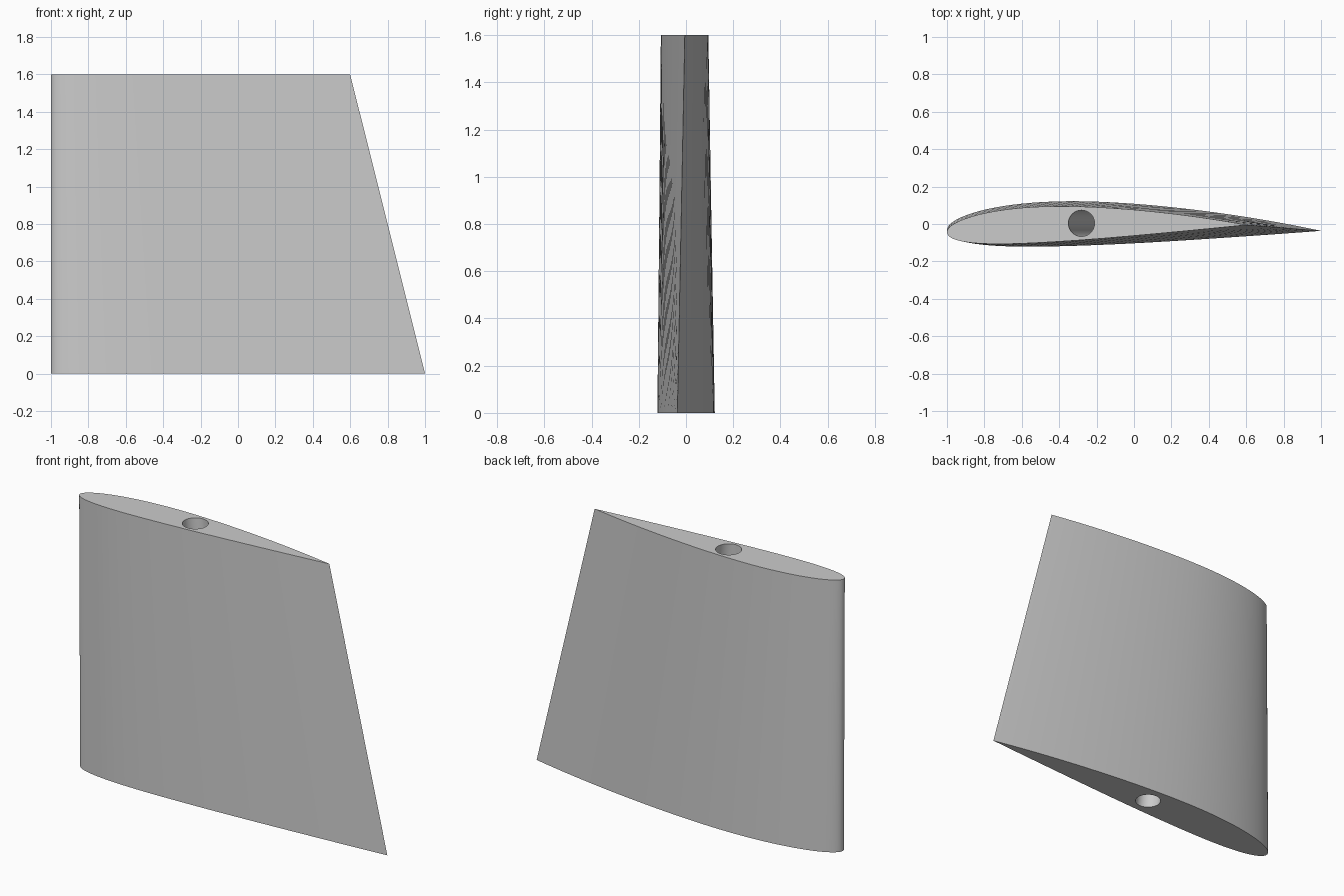
import bpy, bmesh
from math import cos, sin, pi, radians, sqrt
from mathutils import Vector

cube = bpy.data.objects.get("Cube")
if cube:
    bpy.data.objects.remove(cube)

STEPS = 50            # chordwise steps per surface
HOLE_SIDES = 48
HOLE_RADIUS = 0.07
HOLE_CHORD = 0.45     # spar hole position along the chord
HEIGHT = 1.6


def camber(t):
    m, p = 0.02, 0.4
    if t < p:
        return m / p**2 * (2*p*t - t*t), 2*m / p**2 * (p - t)
    return m / (1-p)**2 * (1 - 2*p + 2*p*t - t*t), 2*m / (1-p)**2 * (p - t)


def foil_point(t, side):
    """Point on a unit-chord section; side is 1 upper, -1 lower, 0 camber line."""
    half = 0.6 * (0.2969*sqrt(t) - 0.126*t - 0.3516*t**2 + 0.2843*t**3 - 0.1036*t**4)
    y, slope = camber(t)
    n = sqrt(1 + slope*slope)
    return Vector((t - side*half*slope/n, y + side*half/n))


def place(p, chord, twist, z):
    """Scale the section, twist it about its quarter chord and set its height."""
    x, y = (p.x - 0.25)*chord, p.y*chord
    return Vector((-1 + 0.25*chord + x*cos(twist) - y*sin(twist),
                   -0.0365 + x*sin(twist) + y*cos(twist), z))


def add_loop(bm, points):
    verts = [bm.verts.new(p) for p in points]
    edges = [bm.edges.new((a, b)) for a, b in zip(verts, verts[1:] + verts[:1])]
    return verts, edges


def join(bm, low, high):
    for i in range(len(low)):
        j = (i + 1) % len(low)
        bm.faces.new((low[i], low[j], high[j], high[i]))


# Section outline from trailing edge over the top to the nose and back
spacing = [(1 - cos(pi*i/STEPS))/2 for i in range(STEPS + 1)]
outline = [foil_point(t, 1) for t in reversed(spacing)]
outline += [foil_point(t, -1) for t in spacing[1:-1]]

bm = bmesh.new()
skins, holes = [], []
for chord, twist, z in ((2.0, 0.0, 0.0), (1.6, radians(1.5), HEIGHT)):
    skin, skin_edges = add_loop(bm, [place(p, chord, twist, z) for p in outline])
    centre = place(foil_point(HOLE_CHORD, 0), chord, twist, z)
    hole, hole_edges = add_loop(bm, [
        centre + HOLE_RADIUS*Vector((cos(2*pi*i/HOLE_SIDES), sin(2*pi*i/HOLE_SIDES), 0))
        for i in range(HOLE_SIDES)])
    # Flat end cap pierced by the hole
    bmesh.ops.triangle_fill(bm, edges=skin_edges + hole_edges, use_beauty=True)
    skins.append(skin)
    holes.append(hole)

# Outer skin and slanted hole wall
join(bm, *skins)
join(bm, *holes)
bmesh.ops.recalc_face_normals(bm, faces=bm.faces)

mesh = bpy.data.meshes.new("tapered_fin")
bm.to_mesh(mesh)
bm.free()
fin = bpy.data.objects.new("tapered_fin", mesh)
bpy.context.collection.objects.link(fin)

grey = bpy.data.materials.new("plain grey")
grey.use_nodes = True
colour = (0.6, 0.6, 0.6, 1)
grey.diffuse_color = colour
grey.node_tree.nodes["Principled BSDF"].inputs["Base Color"].default_value = colour
mesh.materials.append(grey)

bpy.ops.object.select_all(action='DESELECT')
fin.select_set(True)
bpy.context.view_layer.objects.active = fin
bpy.ops.object.shade_smooth_by_angle(angle=radians(30))
